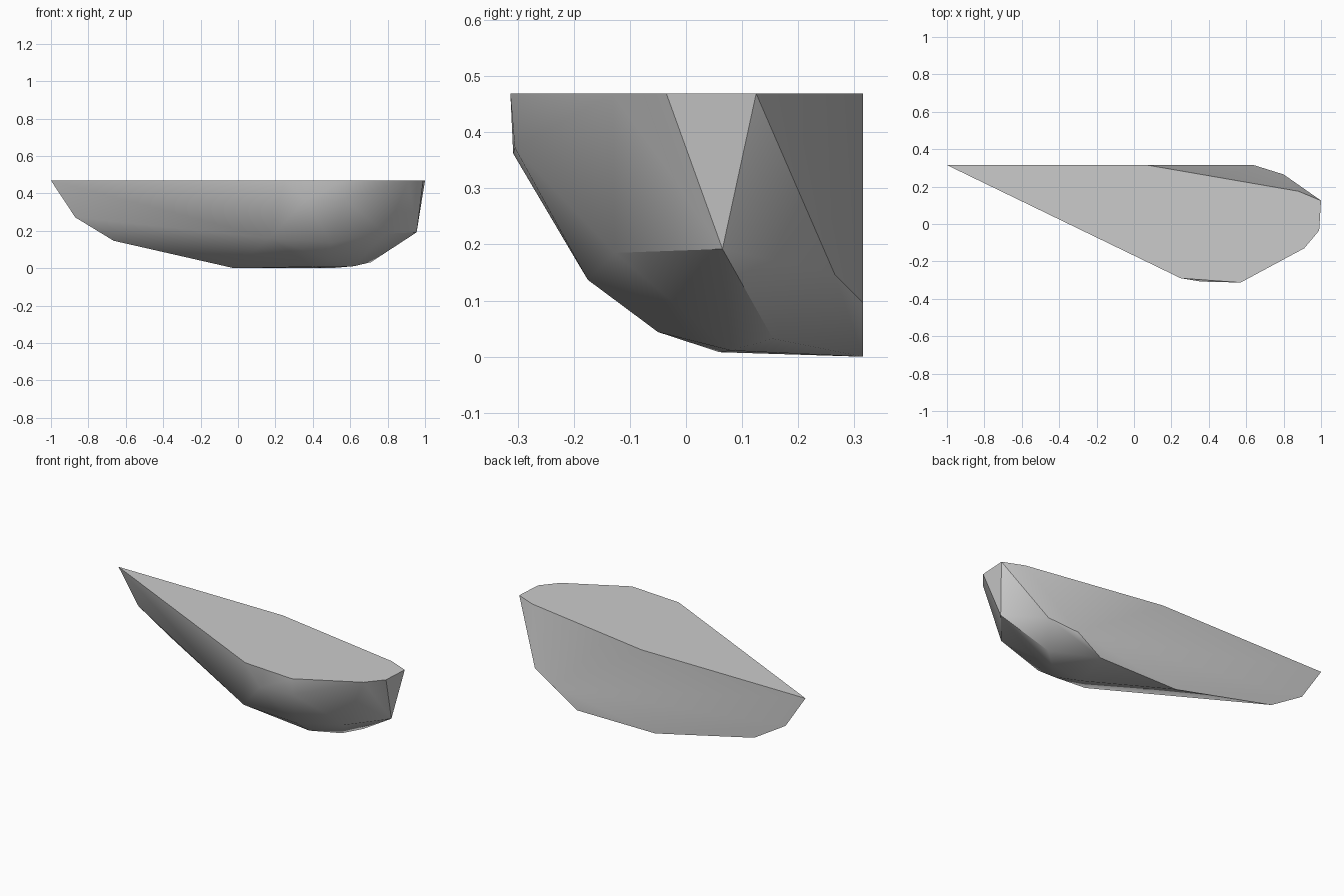
import bpy
import bmesh
from math import radians

# Remove the default object only
default_cube = bpy.data.objects.get("Cube")
if default_cube:
    bpy.data.objects.remove(default_cube, do_unlink=True)


def make_material(name, colour):
    material = bpy.data.materials.new(name)
    material.use_nodes = True
    material.diffuse_color = colour
    shader = material.node_tree.nodes["Principled BSDF"]
    shader.inputs["Base Color"].default_value = colour
    return material


def make_hull(name, points, material):
    """Wrap a faceted convex shell around the given points."""
    mesh = bpy.data.meshes.new(name)
    bm = bmesh.new()
    for point in points:
        bm.verts.new(point)
    result = bmesh.ops.convex_hull(bm, input=bm.verts[:])
    leftovers = result["geom_interior"] + result["geom_unused"]
    loose = {item for item in leftovers if isinstance(item, bmesh.types.BMVert)}
    bmesh.ops.delete(bm, geom=list(loose), context="VERTS")
    # Merge the coplanar triangles of the flat top and flat back
    bmesh.ops.dissolve_limit(bm, angle_limit=radians(1),
                             verts=bm.verts[:], edges=bm.edges[:])
    bmesh.ops.recalc_face_normals(bm, faces=bm.faces[:])
    bm.to_mesh(mesh)
    bm.free()
    mesh.materials.append(material)
    shell = bpy.data.objects.new(name, mesh)
    bpy.context.collection.objects.link(shell)
    return shell


TOP = 0.472
BACK = 0.315

# Outline of the flat top (x, y)
top_outline = [(-1, BACK), (0.07, BACK), (0.88, 0.175), (1, 0.125),
               (0.99, -0.035), (0.91, -0.13), (0.57, -0.313), (0.25, -0.29)]

# Lower edge of the flat back (x, z)
back_outline = [(-0.87, 0.275), (-0.665, 0.15), (-0.02, 0.003),
                (0.49, 0.003), (0.64, 0.1)]

# Corners of the rounded belly, from the front round to the left end
belly = [(0.36, -0.308, 0.365), (0.57, -0.305, 0.375),
         (0.17, -0.19, 0.165), (0.5, -0.175, 0.14),
         (0.79, -0.127, 0.188), (0.5, -0.05, 0.047),
         (0.4, 0.06, 0.011), (0.62, 0.08, 0.014),
         (0.955, 0.065, 0.195), (0.71, 0.155, 0.035),
         (0.8, 0.265, 0.15)]

points = [(x, y, TOP) for x, y in top_outline]
points += [(x, BACK, z) for x, z in back_outline]
points += belly
lowest = min(point[2] for point in points)
points = [(x, y, z - lowest) for x, y, z in points]

grey = make_material("plain_grey", (0.6, 0.6, 0.6, 1))
shell = make_hull("rock_shell", points, grey)

# Soft shading over the belly, crisp rim round the flat faces
bpy.ops.object.select_all(action="DESELECT")
shell.select_set(True)
bpy.context.view_layer.objects.active = shell
bpy.ops.object.shade_smooth_by_angle(angle=radians(35))
